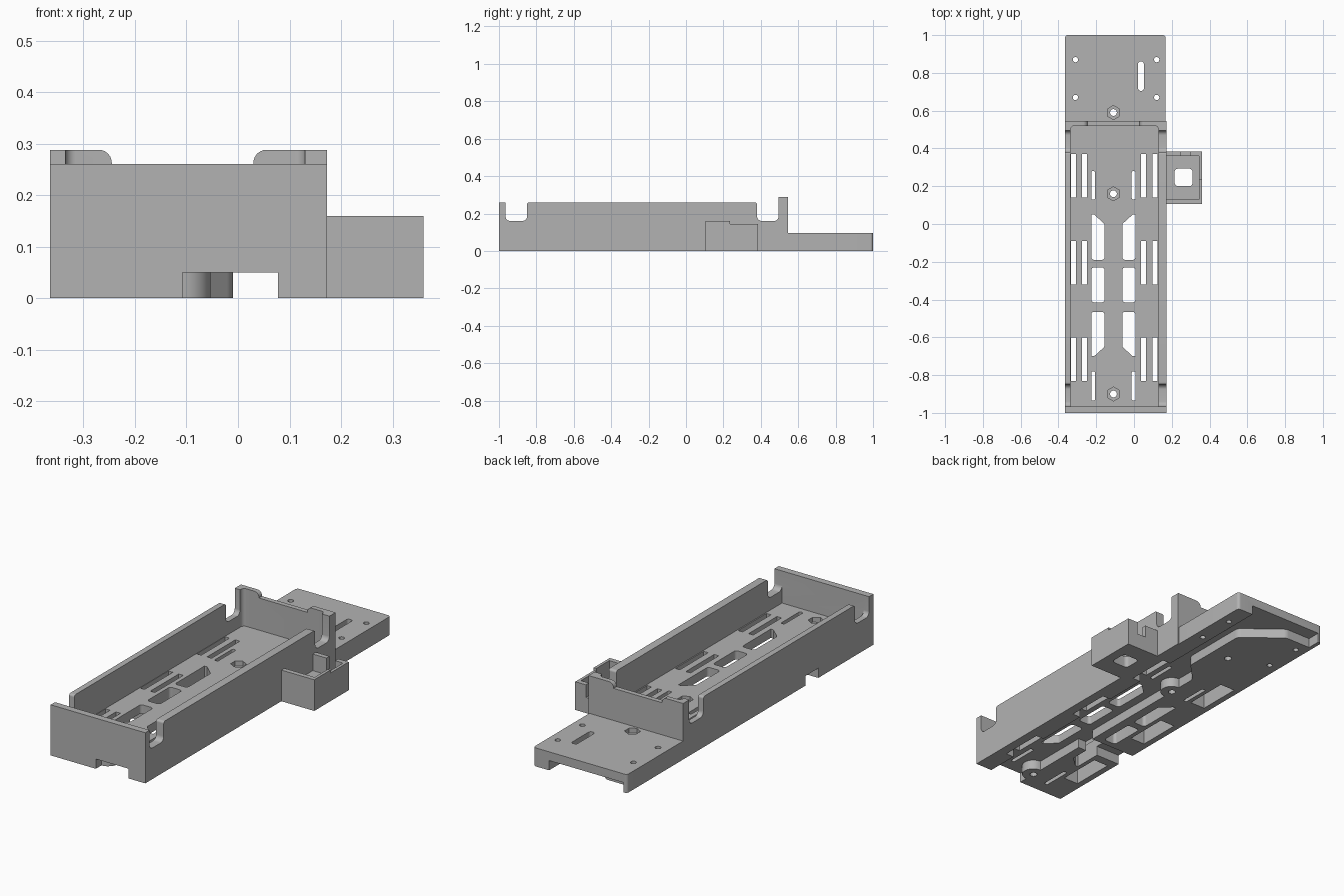
import bpy, bmesh, math
from mathutils import Vector

cube = bpy.data.objects.get("Cube")
if cube:
    bpy.data.objects.remove(cube, do_unlink=True)

grey = bpy.data.materials.new("plain_grey")
grey.use_nodes = True
grey.diffuse_color = (0.45, 0.45, 0.45, 1)
grey.node_tree.nodes["Principled BSDF"].inputs["Base Color"].default_value = grey.diffuse_color

MID = -0.109            # centre line of the tray
FLOOR = 0.095           # top of floor and rear plate
X0, X1 = -0.365, 0.173  # tray sides


def outline(points, steps=6):
    """Closed outline; a third value on a point is its fillet radius."""
    out = []
    for i, p in enumerate(points):
        c = Vector(p[:2])
        if len(p) < 3:
            out.append(c)
            continue
        a = (Vector(points[i - 1][:2]) - c).normalized()
        b = (Vector(points[(i + 1) % len(points)][:2]) - c).normalized()
        half = a.angle(b) / 2
        centre = c + (a + b).normalized() * p[2] / math.sin(half)
        t = p[2] / math.tan(half)
        u, v = c + a * t - centre, c + b * t - centre
        for k in range(steps + 1):
            out.append(centre + u.lerp(v, k / steps).normalized() * p[2])
    return out


def rect(x0, x1, y0, y1, r=0):
    corners = [(x0, y0), (x1, y0), (x1, y1), (x0, y1)]
    return [(*c, r) if r else c for c in corners]


def ring(x, y, r, n):
    return [(x + r * math.cos(math.tau * (i + 0.5) / n),
             y + r * math.sin(math.tau * (i + 0.5) / n)) for i in range(n)]


def prism(name, points, axis, lo, hi):
    """Extrude an outline along an axis from lo to hi."""
    place = {"x": lambda u, v, w: (w, u, v),
             "y": lambda u, v, w: (u, w, v),
             "z": lambda u, v, w: (u, v, w)}[axis]
    bm = bmesh.new()
    pts = outline(points)
    face = bm.faces.new([bm.verts.new(place(p.x, p.y, lo)) for p in pts])
    top = bmesh.ops.extrude_face_region(bm, geom=[face])
    shift = Vector(place(0, 0, hi - lo))
    verts = [g for g in top["geom"] if isinstance(g, bmesh.types.BMVert)]
    bmesh.ops.translate(bm, verts=verts, vec=shift)
    bmesh.ops.recalc_face_normals(bm, faces=bm.faces)
    mesh = bpy.data.meshes.new(name)
    bm.to_mesh(mesh)
    bm.free()
    mesh.materials.append(grey)
    obj = bpy.data.objects.new(name, mesh)
    bpy.context.scene.collection.objects.link(obj)
    return obj


def cut(part, points, axis="z", lo=-0.02, hi=0.12):
    """Subtract a prism from a part and bake the result."""
    tool = prism("cutter", points, axis, lo, hi)
    tool.hide_render = True
    mod = part.modifiers.new("cut", "BOOLEAN")
    mod.operation, mod.solver, mod.object = "DIFFERENCE", "EXACT", tool
    graph = bpy.context.evaluated_depsgraph_get()
    mesh = bpy.data.meshes.new_from_object(part.evaluated_get(graph))
    part.modifiers.clear()
    part.data = mesh
    bpy.data.objects.remove(tool, do_unlink=True)


def screw_hole(part, y):
    cut(part, ring(MID, y, 0.018, 20))
    cut(part, ring(MID, y, 0.037, 6), lo=0.07)


def mirrored(points):
    return [(2 * MID - p[0], *p[1:]) for p in reversed(points)]


# Tray: side profile with wall notches, hollowed from above
R = 0.025
tray = prism("tray", [
    (-1, 0), (-1, 0.26), (-0.965, 0.26), (-0.965, 0.16, R), (-0.85, 0.16, R),
    (-0.85, 0.26, 0.012), (0.38, 0.26, 0.012), (0.38, 0.16, R), (0.495, 0.16, R),
    (0.495, 0.288), (0.545, 0.288), (0.545, 0)], "x", X0, X1)
cut(tray, [(-0.335, -0.965), (0.13, -0.965), (0.13, 0.52, 0.02), (-0.335, 0.52, 0.02)],
    lo=FLOOR, hi=0.4)

# Lowered middle of the back wall between two rounded posts
cut(tray, [(-0.245, 0.26), (0.03, 0.26), (0.03, 0.288, 0.025), (0.055, 0.288),
           (0.055, 0.4), (-0.27, 0.4), (-0.27, 0.288), (-0.245, 0.288, 0.025)], "y", 0.4, 0.6)

# Rear plate
plate = prism("rear_plate", [(X0, 0.54), (0.168, 0.54), (0.168, 1, 0.015), (X0, 1, 0.015)],
              "z", 0, FLOOR)


# Cable channel under both parts, bulging around the screw bosses
def boss(y):
    return [(-0.108 + 0.055 * math.cos(a), y + 0.055 * math.sin(a))
            for a in [math.pi * (i / 12 - 0.5) for i in range(13)]]


channel = ([(-0.108, -1.02)] + boss(-0.9)
           + [(-0.108, -0.553), (-0.4, -0.553), (-0.4, -0.447), (-0.108, -0.447)]
           + boss(0.16)
           + [(-0.108, 0.32, 0.04), (-0.01, 0.42, 0.04), (-0.01, 0.78, 0.04),
              (-0.2, 0.93, 0.04), (-0.345, 0.93), (-0.345, 1.02),
              (0.078, 1.02), (0.078, -1.02)])
for part in (tray, plate):
    cut(part, channel, hi=0.05)

# Strap slots in pairs, joined by a pocket underneath
for y0, y1 in ((0.14, 0.37), (-0.32, -0.09), (-0.83, -0.6)):
    for x0, x1 in ((-0.333, -0.248), (0.038, 0.124)):
        cut(tray, rect(x0, x1, y0, y1), hi=0.055)
        cut(tray, rect(x0, x0 + 0.026, y0, y1))
        cut(tray, rect(x1 - 0.026, x1, y0, y1))

# Narrow slots and large windows on both sides of the centre line
for y0, y1 in ((0.13, 0.28), (-0.935, -0.78)):
    slot = rect(-0.226, -0.206, y0, y1, 0.008)
    cut(tray, slot)
    cut(tray, mirrored(slot))
XA, XB, W = -0.226, -0.156, 0.015
windows = [
    [(XA, -0.19, W), (XB, -0.19, W), (XB, 0.0, W), (XA + 0.015, 0.05), (XA, 0.05)],
    rect(XA, XB, -0.415, -0.23, W),
    [(XA, -0.7), (XA + 0.015, -0.7), (XB, -0.65, W), (XB, -0.465, W), (XA, -0.465, W)]]
for window in windows:
    cut(tray, window)
    cut(tray, mirrored(window))

# Screw holes with hexagonal nut seats
screw_hole(tray, -0.9)
screw_hole(tray, 0.16)
screw_hole(plate, 0.59)

# Plate mounting holes and slot
for x in (-0.31, 0.12):
    for y in (0.67, 0.87):
        cut(plate, ring(x, y, 0.014, 16))
cut(plate, rect(0.022, 0.052, 0.705, 0.86, 0.012))

# Side socket: stepped rim, pocket, window and notch
socket = prism("side_socket", [(0.105, 0), (0.105, 0.16), (0.235, 0.16), (0.235, 0.145),
                               (0.385, 0.145), (0.385, 0)], "x", 0.15, 0.36)
cut(socket, rect(0.14, 0.345, 0.13, 0.36), lo=0.06, hi=0.3)
cut(socket, rect(0.215, 0.31, 0.2, 0.293, 0.018))
cut(socket, rect(0.25, 0.3, 0.35, 0.4), lo=0.08, hi=0.3)

# Smooth the fillets, keep the edges crisp
for part in (tray, plate, socket):
    bpy.ops.object.select_all(action="DESELECT")
    part.select_set(True)
    bpy.context.view_layer.objects.active = part
    bpy.ops.object.shade_smooth_by_angle(angle=math.radians(30))
